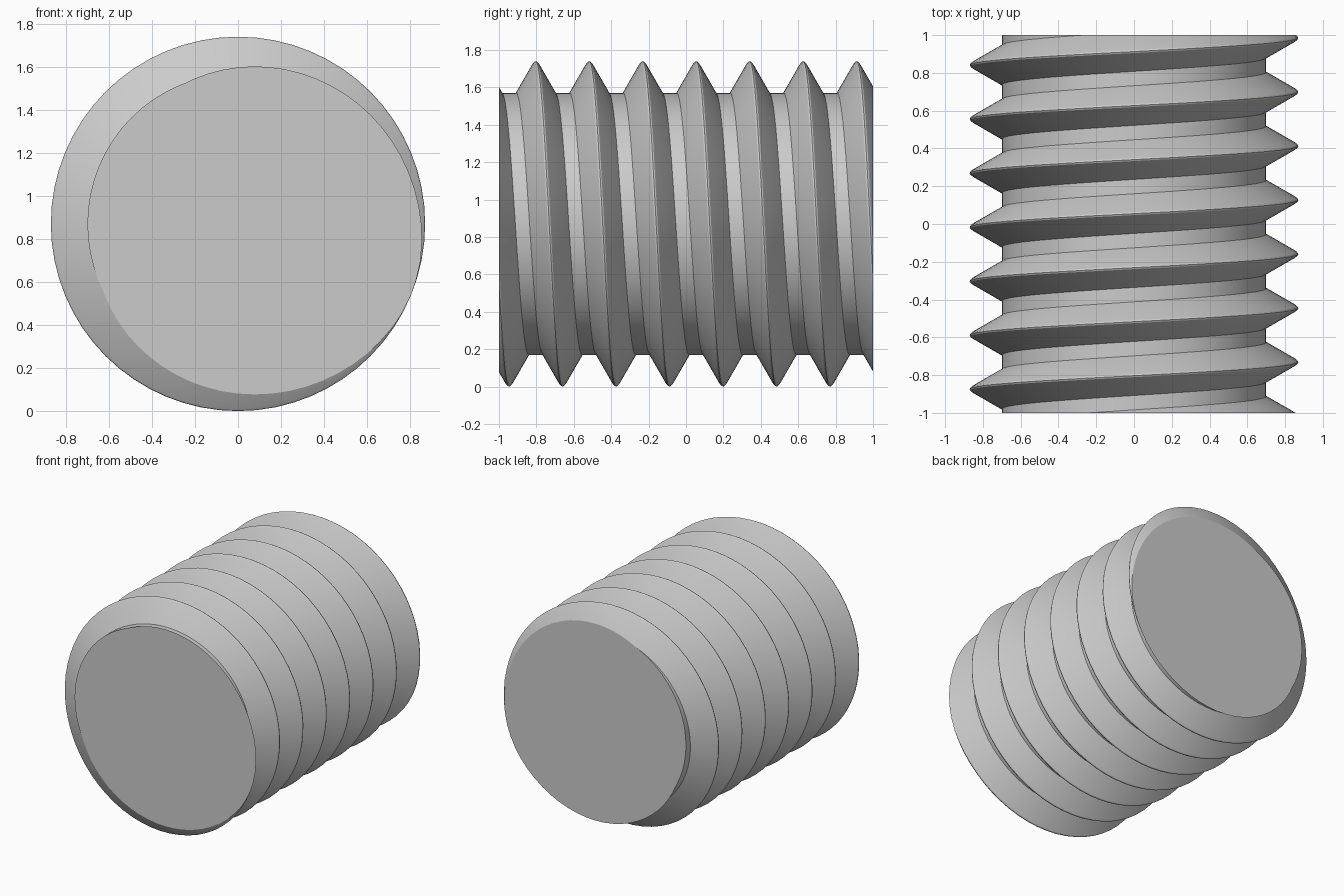
import bpy, bmesh
from math import sin, cos, pi, radians

if "Cube" in bpy.data.objects:
    bpy.data.objects.remove(bpy.data.objects["Cube"])

R, ROOT = 0.87, 0.70      # crest and root radius
PITCH, PHASE = 0.286, 0.055  # thread advance per turn, crest position at the top
SIDES, TURNS = 64, 12

# One pitch of the thread profile: (offset along the axis, radius)
profile = [(-0.105, ROOT), (-0.016, 0.855), (-0.008, 0.866), (0.0, R),
           (0.008, 0.866), (0.016, 0.855), (0.105, ROOT)]

bm = bmesh.new()

# Sweep the profile along a helix around the y axis, longer than needed
start = -TURNS // 2 * SIDES
rows = []
for i in range(TURNS * SIDES + 1):
    a = 2 * pi * (start + i) / SIDES
    y = PHASE + PITCH * a / (2 * pi)
    rows.append([bm.verts.new((r * sin(a), y + o, r * cos(a))) for o, r in profile])

# Join neighbouring rows; each turn's last point meets the next turn's first
for i in range(TURNS * SIDES - SIDES):
    a = rows[i] + [rows[i + SIDES][0]]
    b = rows[i + 1] + [rows[i + 1 + SIDES][0]]
    for k in range(len(profile)):
        bm.faces.new((a[k], a[k + 1], b[k + 1], b[k]))

# Cut both ends square and cap them
for s in (-1, 1):
    cut = bmesh.ops.bisect_plane(bm, geom=bm.verts[:] + bm.edges[:] + bm.faces[:], dist=1e-6,
                                 plane_co=(0, s, 0), plane_no=(0, s, 0), clear_outer=True)
bmesh.ops.delete(bm, geom=[v for v in bm.verts if not v.link_faces], context='VERTS')
for s in (-1, 1):
    rim = [e for e in bm.edges if e.is_boundary and all(abs(v.co.y - s) < 1e-4 for v in e.verts)]
    bmesh.ops.contextual_create(bm, geom=rim)
bmesh.ops.recalc_face_normals(bm, faces=bm.faces[:])

mesh = bpy.data.meshes.new("threaded_rod")
bm.to_mesh(mesh)
bm.free()
rod = bpy.data.objects.new("threaded_rod", mesh)
rod.location.z = R
bpy.context.collection.objects.link(rod)
bpy.context.view_layer.objects.active = rod
rod.select_set(True)
bpy.ops.object.shade_smooth_by_angle(angle=radians(20))
